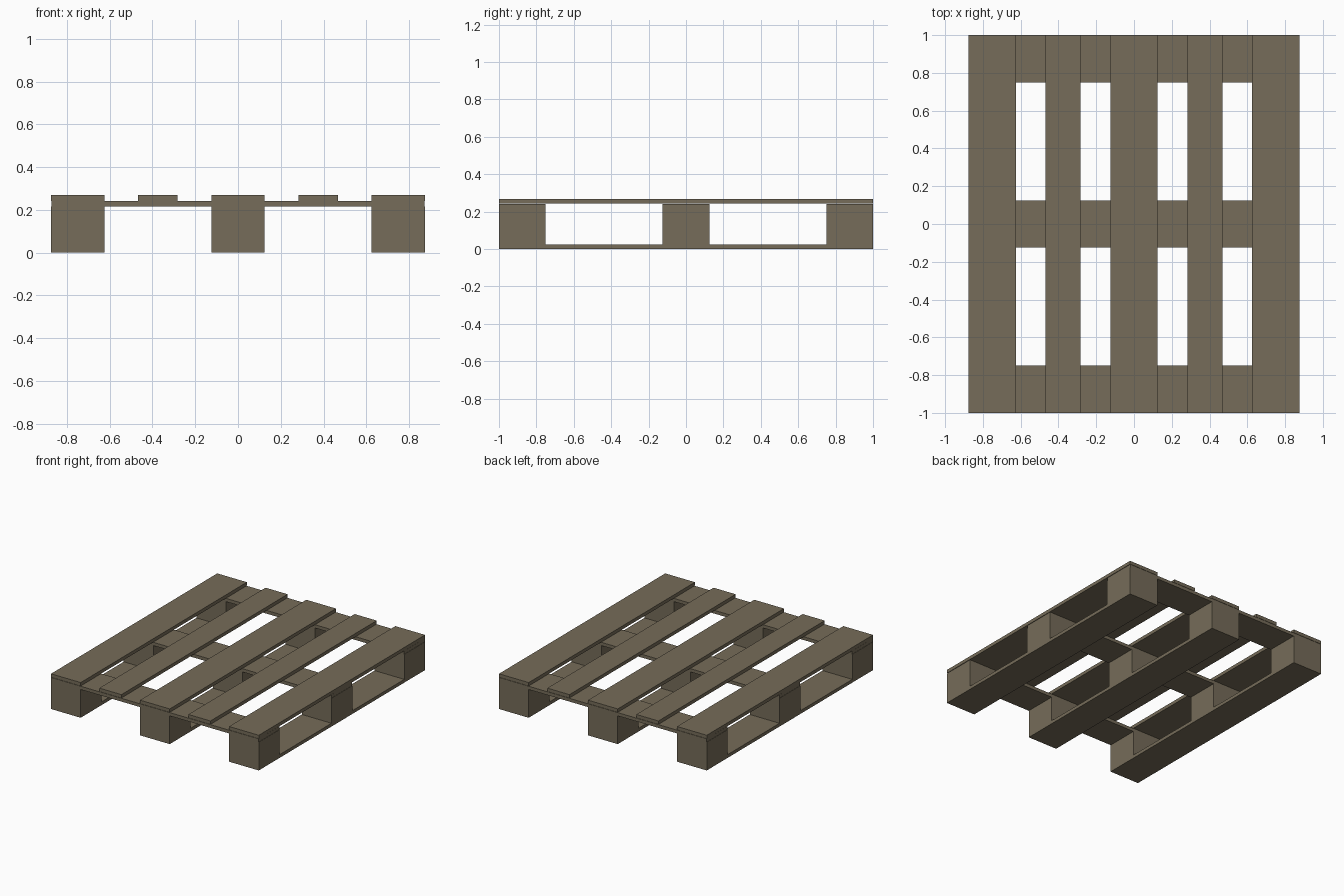
import bpy

if "Cube" in bpy.data.objects:
    bpy.data.objects.remove(bpy.data.objects["Cube"])

wood = bpy.data.materials.new("weathered_wood")
wood.diffuse_color = (0.18, 0.15, 0.10, 1.0)
wood.use_nodes = True
wood.node_tree.nodes["Principled BSDF"].inputs["Base Color"].default_value = wood.diffuse_color


def box(name, x, y, z):
    """Box from (min, max) ranges on each axis."""
    lo, hi = zip(x, y, z)
    bpy.ops.mesh.primitive_cube_add(size=1)
    ob = bpy.context.object
    ob.name = name
    for v in ob.data.vertices:
        v.co = [hi[i] if v.co[i] > 0 else lo[i] for i in range(3)]
    ob.data.materials.append(wood)
    return ob


def span(centre, half):
    return (centre - half, centre + half)


# Deck boards: wide ones over the blocks, narrow ones between
for i, (x, half) in enumerate([(-0.75, 0.125), (-0.375, 0.093), (0, 0.125),
                               (0.375, 0.093), (0.75, 0.125)]):
    box(f"deck_board_{i + 1}", span(x, half), (-1, 1), (0.242, 0.268))

# Stringer boards running crosswise under the deck
for i, y in enumerate((-0.875, 0, 0.875)):
    box(f"cross_board_{i + 1}", (-0.873, 0.873), span(y, 0.125), (0.215, 0.240))

# Bottom runners with three spacer blocks on each
for i, x in enumerate((-0.75, 0, 0.75)):
    box(f"bottom_runner_{i + 1}", span(x, 0.125), (-1, 1), (0, 0.025))
    for j, y in enumerate((-0.875, 0, 0.875)):
        box(f"block_{i + 1}_{j + 1}", span(x, 0.125), span(y, 0.125), (0.025, 0.215))
